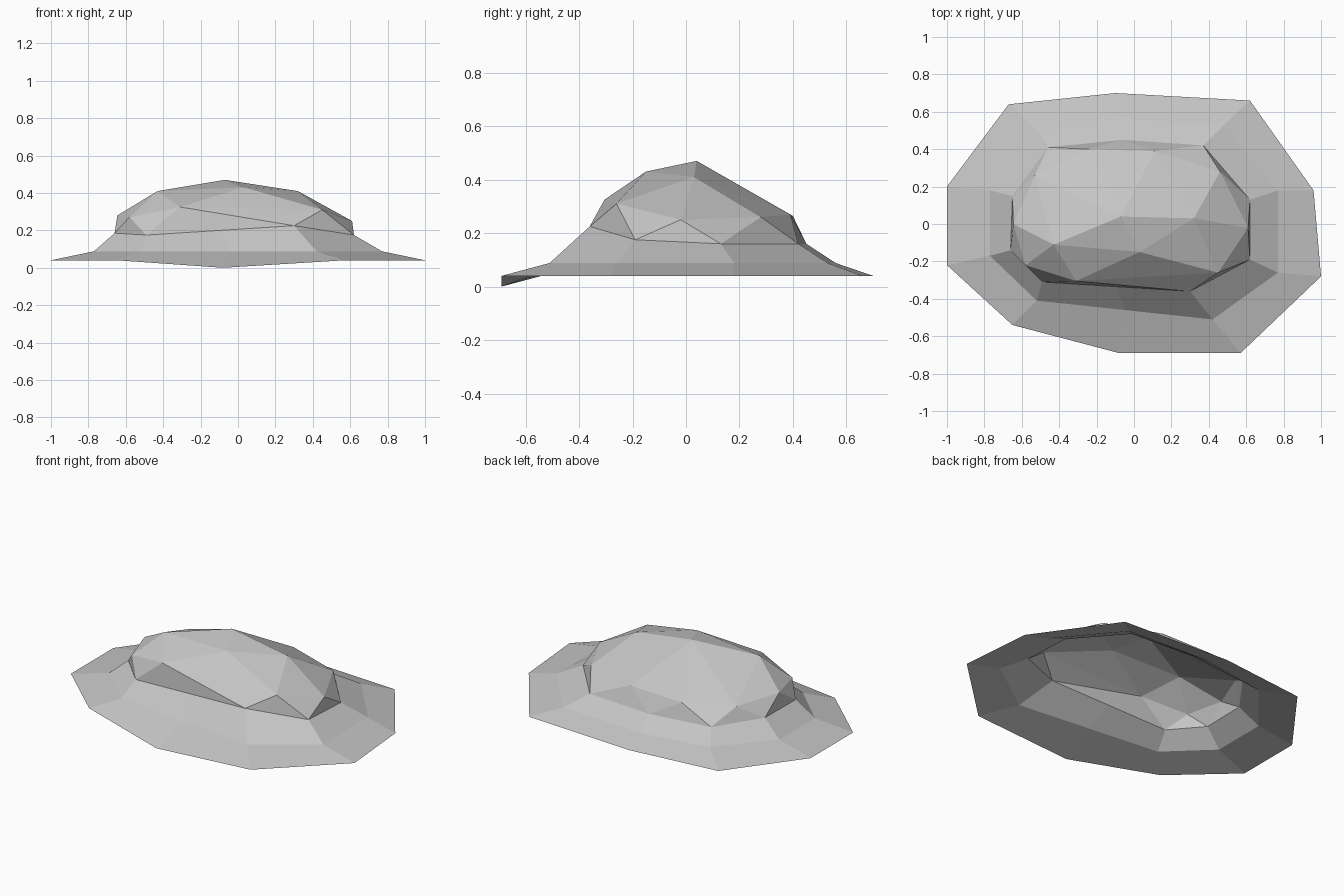
import bpy
import bmesh
from mathutils import Vector

default_cube = bpy.data.objects.get("Cube")
if default_cube:
    bpy.data.objects.remove(default_cube, do_unlink=True)

# One plain grey stone colour
stone = bpy.data.materials.new("stone_grey")
stone.use_nodes = True
grey = (0.56, 0.56, 0.56, 1.0)
stone.diffuse_color = grey
shader = next(n for n in stone.node_tree.nodes if n.type == "BSDF_PRINCIPLED")
shader.inputs["Base Color"].default_value = grey
shader.inputs["Roughness"].default_value = 0.9


def add_object(name, bm):
    """Turn a bmesh into a flat shaded stone object."""
    mesh = bpy.data.meshes.new(name)
    bm.to_mesh(mesh)
    bm.free()
    mesh.materials.append(stone)
    obj = bpy.data.objects.new(name, mesh)
    bpy.context.collection.objects.link(obj)
    return obj


def at_height(outline, z):
    return [Vector((x, y, z)) for x, y in outline]


# Foot of the boulder, counter-clockwise from the front right corner
foot = [Vector(p) for p in (
    (-.49, -.31, .175), (.3, -.36, .225), (.62, -.19, .175),
    (.62, .13, .16), (.37, .42, .16), (-.06, .45, .16),
    (-.46, .41, .17), (-.65, .15, .18), (-.66, -.14, .185))]

# Shoulder corners sit between the foot corners
shoulder = [Vector(p) for p in (
    (-.31, -.305, .325), (.45, -.26, .31), (.61, -.02, .25),
    (.46, .28, .26), (.11, .39, .27), (-.25, .4, .264),
    (-.53, .26, .26), (-.645, 0, .28), (-.58, -.22, .27))]

# Crown corners
crown = [Vector(p) for p in (
    (-.07, .04, .47), (.32, .03, .41), (.03, -.15, .43), (-.43, -.11, .41))]

# Boulder: faceted shell, open underneath
bm = bmesh.new()
for corner in foot + shoulder + crown:
    bm.verts.new(corner)
bmesh.ops.convex_hull(bm, input=bm.verts[:])
bm.normal_update()
underside = [f for f in bm.faces if f.normal.z < -0.4]
bmesh.ops.delete(bm, geom=underside, context="FACES")
add_object("boulder", bm)

# Skirt: slopes out from the foot through a bend to a thin rim
bend = at_height((
    (-.52, -.41), (.42, -.51), (.77, -.26), (.77, .18), (.48, .53),
    (-.08, .56), (-.51, .49), (-.77, .18), (-.77, -.17)), .088)
rim = at_height((
    (-.65, -.54), (-.08, -.69), (.57, -.69), (1, -.28), (.96, .18),
    (.62, .66), (-.1, .7), (-.67, .64), (-1, .2), (-1, -.22)), .04)
rim[1].z = 0  # the rim dips to the ground at the front


def with_front_middle(ring):
    """Split the long front edge so every ring has the same count."""
    return [ring[0], ring[0].lerp(ring[1], 0.5)] + ring[1:]


bm = bmesh.new()
rings = [[bm.verts.new(p) for p in ring]
         for ring in (with_front_middle(foot), with_front_middle(bend), rim)]
for inner, outer in zip(rings, rings[1:]):
    for i in range(len(inner)):
        j = (i + 1) % len(inner)
        bm.faces.new((inner[i], outer[i], outer[j], inner[j]))
add_object("skirt", bm)
